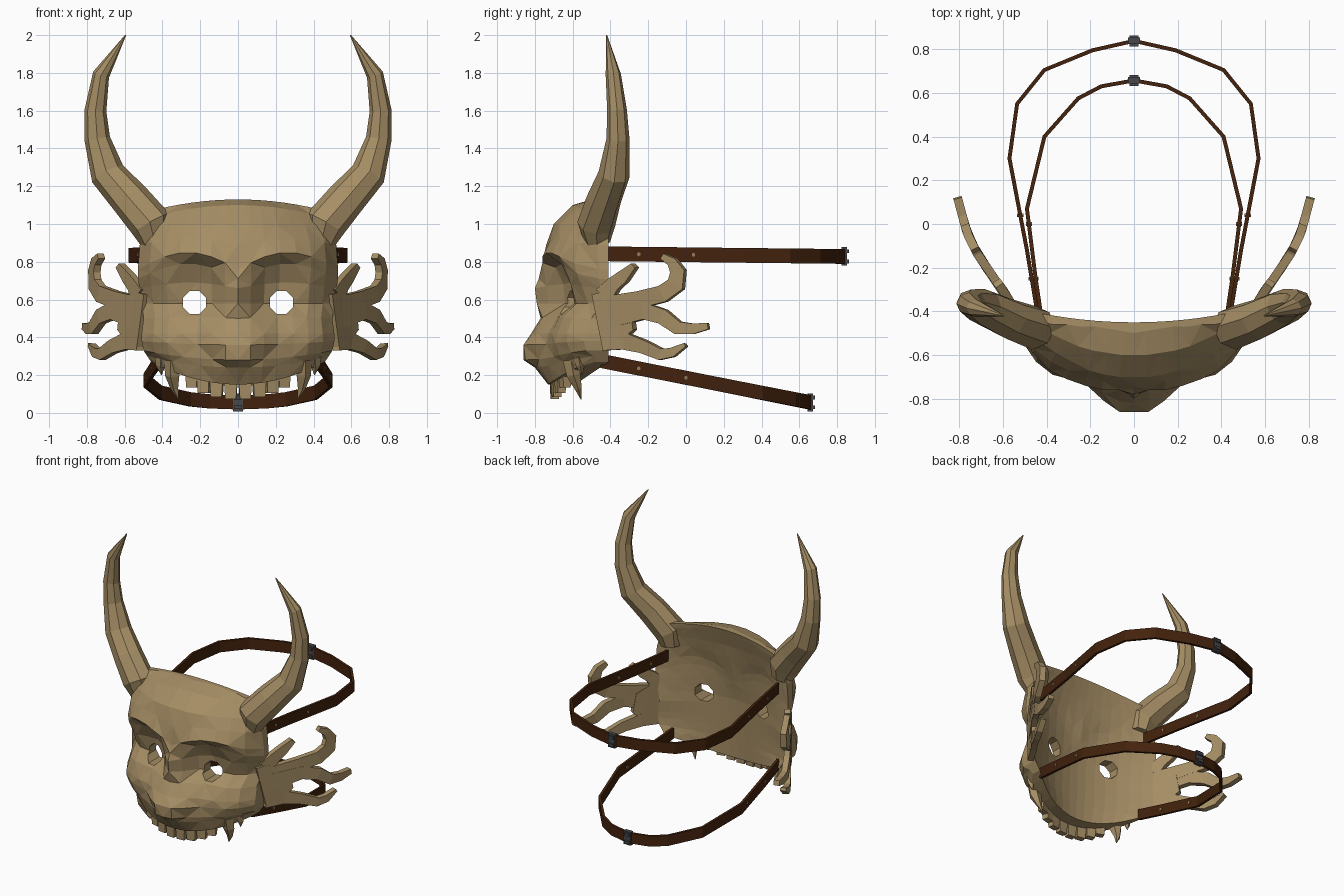
import bpy, bmesh, math
from mathutils import Vector

if "Cube" in bpy.data.objects:
    bpy.data.objects.remove(bpy.data.objects["Cube"])


def material(name, r, g, b):
    m = bpy.data.materials.new(name)
    m.use_nodes = True
    m.diffuse_color = (r, g, b, 1)
    m.node_tree.nodes["Principled BSDF"].inputs["Base Color"].default_value = (r, g, b, 1)
    return m


WOOD = material("carved_wood", .38, .27, .13)
LEATHER = material("brown_leather", .056, .016, .004)
IRON = material("dark_iron", .065, .065, .07)
BRASS = material("brass", .3, .2, .1)


def add_object(name, verts, faces, mat, mirror=False, thickness=0):
    me = bpy.data.meshes.new(name)
    me.from_pydata([tuple(v) for v in verts], [], faces)
    me.materials.append(mat)
    ob = bpy.data.objects.new(name, me)
    bpy.context.collection.objects.link(ob)
    if mirror:
        ob.modifiers.new("mirror", "MIRROR").merge_threshold = .0005
    if thickness:
        s = ob.modifiers.new("thickness", "SOLIDIFY")
        s.thickness, s.offset = thickness, 0
    return ob


def fix_normals(ob):
    bm = bmesh.new()
    bm.from_mesh(ob.data)
    bmesh.ops.recalc_face_normals(bm, faces=bm.faces)
    bm.to_mesh(ob.data)
    bm.free()


def interpolate(points, t):
    for (a, va), (b, vb) in zip(points, points[1:]):
        if t <= b:
            break
    return va + (vb - va) * (t - a) / (b - a)


def sweep(name, path, sides, mat):
    """Mirrored tapering tube along (x, y, z, radius) points."""
    pts = [Vector(p[:3]) for p in path]
    verts, faces = [], []
    for i, p in enumerate(pts):
        t = (pts[min(i + 1, len(pts) - 1)] - pts[max(i - 1, 0)]).normalized()
        a = t.cross(Vector((0, 1, 0))).normalized()
        b = t.cross(a)
        for k in range(sides):
            q = math.tau * k / sides
            verts.append(p + path[i][3] * (a * math.cos(q) + b * math.sin(q) * .9))
    for i in range(len(pts) - 1):
        for k in range(sides):
            n = (k + 1) % sides
            faces.append((i * sides + k, i * sides + n, (i + 1) * sides + n, (i + 1) * sides + k))
    faces += [tuple(reversed(range(sides))), tuple(range(len(verts) - sides, len(verts)))]
    fix_normals(add_object(name, verts, faces, mat, True))


def block(name, centre, size, mat, taper=1, mirror=False, yaw=0):
    """Box whose lower face is scaled by taper."""
    verts = []
    for z in (-.5, .5):
        k = taper if z < 0 else 1
        for x, y in ((-.5, -.5), (.5, -.5), (.5, .5), (-.5, .5)):
            px, py = x * size[0] * k, y * size[1] * k
            verts.append((centre[0] + px * math.cos(yaw) - py * math.sin(yaw),
                          centre[1] + px * math.sin(yaw) + py * math.cos(yaw),
                          centre[2] + z * size[2]))
    faces = [(3, 2, 1, 0), (4, 5, 6, 7)] + [(k, (k + 1) % 4, (k + 1) % 4 + 4, k + 4) for k in range(4)]
    return add_object(name, verts, faces, mat, mirror)


# Face: rows of (height, half width, edge lift, brow arch) with depths from centre to side
columns = [0, .13, .27, .42, .58, .73, .88, 1]
rows = [(1.13, .42, -.05, 0), (1.1, .44, -.06, 0), (1, .49, -.02, 0), (.89, .52, 0, .03),
        (.76, .53, 0, .09), (.71, .53, 0, .08), (.66, .52, 0, .03), (.58, .51, 0, 0),
        (.5, .5, 0, .01), (.42, .51, 0, 0), (.36, .51, .02, 0), (.28, .5, .05, 0),
        (.24, .48, .06, 0), (.15, .46, .12, 0)]
depths = [[50, 49, 48, 47, 47, 46, 46, 45], [60, 60, 59, 58, 56, 53, 50, 47],
          [70, 70, 69, 67, 63, 59, 54, 47], [74, 73, 72, 70, 67, 63, 57, 47],
          [76, 76, 76, 74, 71, 67, 59, 46], [78, 75, 69, 66, 66, 64, 58, 46],
          [80, 74, 65, 61, 61, 61, 55, 45], [79, 73, 64, 60, 59, 58, 52, 45],
          [77, 76, 72, 68, 67, 65, 60, 50], [82, 81, 78, 73, 71, 68, 63, 53],
          [86, 86, 81, 74, 71, 69, 63, 54], [86, 85, 78, 74, 70, 67, 61, 53],
          [80, 79, 77, 73, 69, 65, 58, 49], [73, 73, 72, 70, 67, 63, 57, 48]]
hollow = [(.1, .18), (.6, .16), (1, .08), (1.13, .04)]
n, total = len(columns), len(columns) * len(rows)
front, back, faces = [], [], []
for (z, w, lift, arch), row in zip(rows, depths):
    for u, d in zip(columns, row):
        height = z + lift * u * u + arch * math.sin(math.pi * u)
        inner = .41 + interpolate(hollow, z) * (1 - u * u)
        front.append((u * w, -d / 100, height))
        back.append((u * w, -min(inner, d / 100 - .02), height))
for i in range(len(rows) - 1):
    for j in range(n - 1):
        a, b, c, d = i * n + j, (i + 1) * n + j, (i + 1) * n + j + 1, i * n + j + 1
        pair = [(a, b, c), (a, c, d)] if (i + j) % 2 else [(a, b, d), (b, c, d)]
        faces += pair + [tuple(v + total for v in reversed(f)) for f in pair]
rim = list(range(n)) + [i * n + n - 1 for i in range(1, len(rows))] + list(range(total - 2, total - n - 1, -1))
faces += [(a, b, b + total, a + total) for a, b in zip(rim, rim[1:])]
mask = add_object("mask_face", front + back, faces, WOOD, True)
fix_normals(mask)

# Eye holes
ring = [(.23 + .066 * math.cos(math.tau * (k + .5) / 8), y, .585 + .066 * math.sin(math.tau * (k + .5) / 8))
        for y in (-1, 0) for k in range(8)]
cutter = add_object("eye_cutter", ring, [tuple(range(8)), tuple(reversed(range(8, 16)))] +
                    [(k, k + 8, (k + 1) % 8 + 8, (k + 1) % 8) for k in range(8)], WOOD, True)
cutter.hide_render = True
cut = mask.modifiers.new("eyes", "BOOLEAN")
cut.object, cut.operation, cut.solver = cutter, "DIFFERENCE", "EXACT"
bpy.context.view_layer.objects.active = mask
for m in list(mask.modifiers):
    bpy.ops.object.modifier_apply(modifier=m.name)
bpy.data.objects.remove(cutter)

# Horns
sweep("horns", [(.44, -.47, .9, .075), (.46, -.475, 1, .112), (.57, -.435, 1.13, .103), (.69, -.38, 1.265, .093),
                (.745, -.36, 1.45, .068), (.755, -.365, 1.6, .058), (.725, -.385, 1.79, .045),
                (.595, -.42, 2, .003)], 8, WOOD)

# Side fins: a palm and curling fingers laid on a backward-sweeping curve
sweep_back = [(-.52, .46), (-.45, .51), (-.3, .6), (-.17, .7), (-.04, .765), (.13, .81)]


def fin(name, path):
    """Flat strip along (y, z, width) points."""
    verts = []
    for i, (y, z, w) in enumerate(path):
        a, b = path[max(i - 1, 0)], path[min(i + 1, len(path) - 1)]
        t = Vector((b[0] - a[0], b[1] - a[1])).normalized()
        for s in (-.5, .5):
            yy = y - t.y * w * s
            verts.append((interpolate(sweep_back, yy), yy, z + t.x * w * s))
    faces = [(2 * i, 2 * i + 2, 2 * i + 3, 2 * i + 1) for i in range(len(path) - 1)]
    return add_object(name, verts, faces, WOOD, True, .04)


fin("fin_palms", [(-.46, .48, .3), (-.41, .49, .3), (-.35, .5, .24), (-.28, .51, .14)])
fin("fin_upper_fingers", [(-.4, .56, .12), (-.24, .6, .09), (-.12, .63, .09), (-.05, .68, .09),
                          (-.04, .75, .075), (-.07, .8, .05), (-.12, .83, .03)])
fin("fin_small_fingers", [(-.43, .62, .1), (-.38, .68, .075), (-.33, .72, .065), (-.27, .78, .03)])
fin("fin_middle_fingers", [(-.4, .51, .12), (-.22, .54, .09), (-.12, .51, .08), (-.04, .45, .07),
                           (.04, .445, .055), (.12, .46, .035)])
fin("fin_lower_fingers", [(-.43, .39, .12), (-.32, .38, .09), (-.22, .35, .07), (-.13, .31, .06),
                          (-.07, .32, .05), (0, .36, .02)])

# Teeth and fangs
for k, (x, y, z) in enumerate([(.038, -.695, .118), (.112, -.685, .128), (.18, -.665, .15), (.24, -.64, .18)]):
    block(f"teeth_{k + 1}", (x, y, z), (.07, .05, .09), WOOD, .82, True, x * 1.5)
sweep("fangs", [(.34, -.61, .28, .05), (.345, -.595, .2, .042), (.335, -.57, .13, .022), (.315, -.555, .07, .002)],
      5, WOOD)
sweep("corner_fangs", [(.41, -.57, .3, .03), (.41, -.56, .25, .025), (.405, -.55, .2, .002)], 4, WOOD)


# Straps with buckle and rivets
def strap(name, half, slope, height, rivets):
    level = lambda y: interpolate(slope, y)
    path = half + [(-x, y) for x, y in reversed(half[:-1])]
    verts = [(x, y, level(y) + s * height / 2) for x, y in path for s in (-1, 1)]
    faces = [(2 * i, 2 * i + 2, 2 * i + 3, 2 * i + 1) for i in range(len(path) - 1)]
    add_object(name + "_strap", verts, faces, LEATHER, False, .018)
    end = half[-1][1]
    block(name + "_buckle", (0, end, level(end)), (.055, .03, height + .02), IRON)
    for s in (-1, 1):
        block(name + "_buckle_bar", (0, end, level(end) + s * height * .35), (.04, .05, .02), IRON)
    by_depth = [(y, x) for x, y in half]
    for k, y in enumerate(rivets):
        x = interpolate(by_depth, y)
        sweep(f"{name}_rivets_{k + 1}", [(x - .014, y, level(y), .011), (x + .014, y, level(y), .011)], 6, BRASS)


strap("upper", [(.44, -.42), (.49, -.12), (.57, .3), (.535, .55), (.41, .705), (.19, .795), (0, .838)],
      [(-.42, .842), (.85, .828)], .078, [-.25, .04])
strap("lower", [(.42, -.45), (.45, -.25), (.49, .07), (.41, .4), (.255, .575), (.15, .63), (0, .657)],
      [(-.45, .275), (.66, .055)], .075, [-.25, 0])
